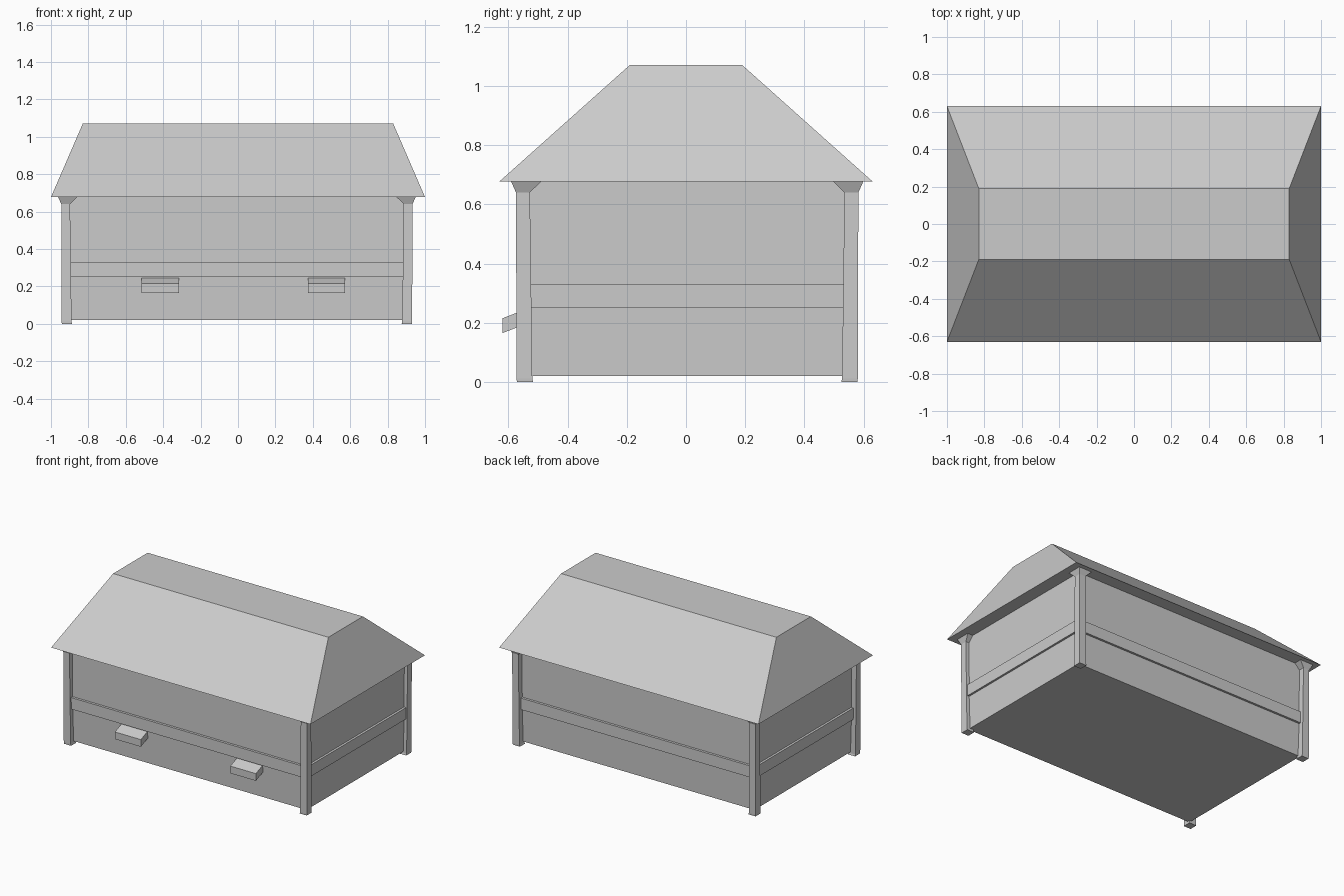
import bpy

if "Cube" in bpy.data.objects:
    bpy.data.objects.remove(bpy.data.objects["Cube"])


def mesh(name, verts, faces):
    me = bpy.data.meshes.new(name)
    me.from_pydata(verts, [], faces)
    ob = bpy.data.objects.new(name, me)
    bpy.context.collection.objects.link(ob)
    return ob


def loft(name, sections):
    """Stack of rectangles (x0, x1, y0, y1, z), bottom to top, capped."""
    verts, faces = [], [(3, 2, 1, 0)]
    for x0, x1, y0, y1, z in sections:
        verts += [(x0, y0, z), (x1, y0, z), (x1, y1, z), (x0, y1, z)]
    for k in range(0, 4 * len(sections) - 4, 4):
        for i in range(4):
            j = (i + 1) % 4
            faces.append((k + i, k + j, k + j + 4, k + i + 4))
    n = len(verts)
    faces.append((n - 4, n - 3, n - 2, n - 1))
    return mesh(name, verts, faces)


def sym(x, y, z):
    return (-x, x, -y, y, z)


# Body: lower walls, ledge band and upper walls in one shell
loft("walls", [sym(0.905, 0.538, 0.02), sym(0.91, 0.545, 0.25),
               sym(0.924, 0.56, 0.25), sym(0.924, 0.56, 0.33),
               sym(0.908, 0.543, 0.33), sym(0.908, 0.543, 0.68)])

# Hipped roof with a flat top
loft("roof", [sym(1.0, 0.63, 0.677), sym(0.83, 0.19, 1.07)])


def span(sign, edge, inner, outer):
    """Ordered range around a post edge, widened inward and outward."""
    return sorted((sign * (edge - inner), sign * (edge + outer)))


# Corner posts with small feet and flared heads
for sx, ex in ((-1, 0.922), (1, 0.91)):
    for sy, ey in ((-1, 0.551), (1, 0.559)):
        rings = []
        for inner, outer, z in ((0.035, 0.02, 0.0), (0.032, 0.021, 0.012),
                                (0.024, 0.023, 0.64), (0.063, 0.04, 0.678)):
            rings.append((*span(sx, ex, inner, outer),
                          *span(sy, ey, inner, outer), z))
        loft("corner_post", rings)

# Sloping entrance boxes on the front
profile = [(-0.53, 0.20), (-0.62, 0.165), (-0.62, 0.215), (-0.53, 0.25)]
for x0, x1 in ((-0.515, -0.315), (0.375, 0.572)):
    verts = [(x, y, z) for x in (x0, x1) for y, z in profile]
    faces = [(0, 1, 2, 3), (7, 6, 5, 4)]
    faces += [(i, i + 4, (i + 1) % 4 + 4, (i + 1) % 4) for i in range(4)]
    box = mesh("entrance_box", verts, faces)
    box.data.flip_normals()
    # normals face outward
    if box.data.polygons[0].normal.x > 0:
        box.data.flip_normals()
